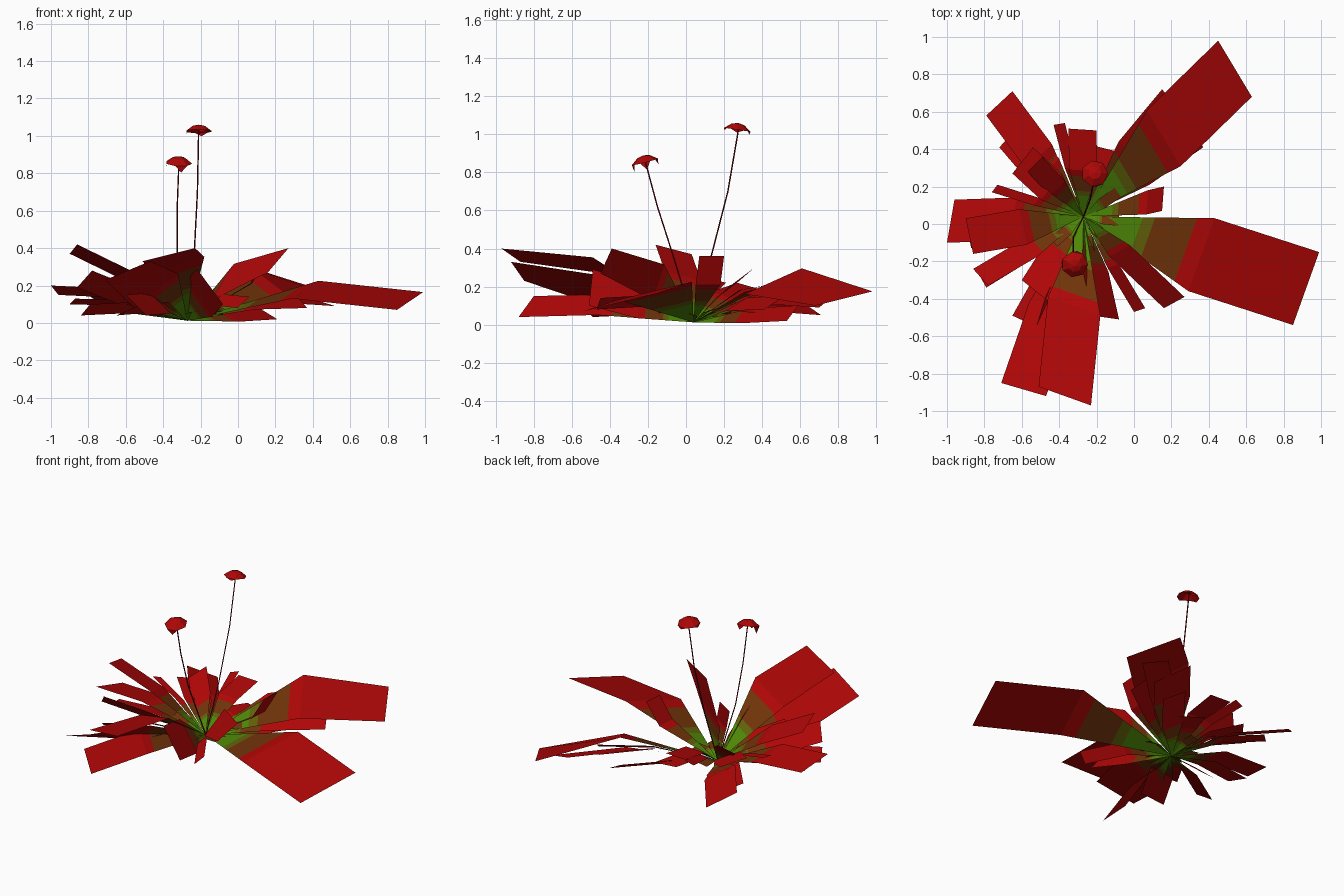
import bpy, bmesh, math, random
from mathutils import Vector

if "Cube" in bpy.data.objects:
    bpy.data.objects.remove(bpy.data.objects["Cube"])

random.seed(4)
ROOT = Vector((-0.27, 0.04, 0.012))
UP = Vector((0, 0, 1))


def make_material(name, colour):
    mat = bpy.data.materials.new(name)
    mat.use_nodes = True
    mat.diffuse_color = (*colour, 1)
    mat.node_tree.nodes["Principled BSDF"].inputs["Base Color"].default_value = (*colour, 1)
    return mat


GREEN = make_material("leaf_green", (0.075, 0.24, 0.002))
OLIVE = make_material("leaf_olive", (0.12, 0.12, 0.003))
BROWN = make_material("leaf_brown", (0.16, 0.033, 0.003))
RED = make_material("leaf_red", (0.43, 0.002, 0.002))
STEM = make_material("stem_dark_red", (0.16, 0.003, 0.006))
LEAF_COLOURS = (GREEN, OLIVE, BROWN, RED)

# Ends of the bands along a leaf, and the colour of each band
KINK = 0.53
BAND_ENDS = (0.24, 0.29, 0.46, KINK, 1.0)
OUTER_BANDS = (0, 1, 2, 3, 3)
INNER_BANDS = (0, 0, 0, 1, 2)


def add_leaf(name, corner_a, corner_b, lift, reach=KINK, twist=0, bands=OUTER_BANDS):
    """Strip that widens from the root to a kink, then runs straight to a blunt tip."""
    tip = (corner_a + corner_b) / 2
    half = (corner_a - corner_b) / 2
    kink = ROOT.lerp(tip, reach) + UP * lift
    kink_half = half + UP * twist

    def cross_section(t):
        if t <= KINK:
            s = t / KINK
            return ROOT.lerp(kink, s), kink_half * s
        s = (t - KINK) / (1 - KINK)
        return kink.lerp(tip, s), kink_half.lerp(half, s)

    bm = bmesh.new()
    start = bm.verts.new(ROOT)
    row = None
    for t, colour in zip(BAND_ENDS, bands):
        mid, side = cross_section(t)
        new = [bm.verts.new(mid + side), bm.verts.new(mid - side)]
        if row:
            face = bm.faces.new((row[0], row[1], new[1], new[0]))
        else:
            face = bm.faces.new((start, new[1], new[0]))
        face.material_index = colour
        row = new
    # keep the upper side facing up
    bm.normal_update()
    if sum(f.normal.z for f in bm.faces) < 0:
        bmesh.ops.reverse_faces(bm, faces=bm.faces[:])
    add_object(name, bm, LEAF_COLOURS)


def add_object(name, bm, materials):
    mesh = bpy.data.meshes.new(name)
    bm.to_mesh(mesh)
    bm.free()
    for mat in materials:
        mesh.materials.append(mat)
    obj = bpy.data.objects.new(name, mesh)
    bpy.context.collection.objects.link(obj)
    return obj


# Two tip corners, kink lift and, for some, how far out the kink is and its twist
large_leaves = [
    (0.99, -0.15, 0.165, 0.85, -0.54, 0.07, 0.11),
    (0.45, 0.98, 0.175, 0.63, 0.68, 0.1, 0.15, 0.53, 0.03),
    (-0.51, -0.87, 0.33, -0.23, -0.97, 0.4, 0.12, 0.5, -0.01),
    (-0.71, -0.85, 0.23, -0.47, -0.92, 0.33, 0.02, 0.53, -0.04),
    (-0.6, -0.8, 0.15, -0.49, -0.88, 0.04, 0.05),
    (-0.96, 0.13, 0.15, -1, -0.1, 0.2, 0.06),
    (-0.9, 0.03, 0.37, -0.86, -0.16, 0.42, 0.04),
    (-0.79, 0.58, 0.14, -0.65, 0.71, 0.05, 0.06),
    (0.27, -0.39, 0.4, 0.16, -0.45, 0.27, 0.08, 0.4, 0.03),
    (0.15, 0.72, 0.2, 0.3, 0.55, 0.1, 0.06),
    (0.52, 0.7, 0.09, 0.36, 0.76, 0.14, 0.07),
    (0.21, 0.53, 0.02, 0.08, 0.59, 0.1, 0.01),
]
medium_leaves = [
    (0.31, 0.52, 0.15, 0.37, 0.41, 0.08, 0.04),
    (0.15, 0.07, 0.36, 0.16, 0.2, 0.36, -0.08, 0.8),
    (-0.72, 0.41, 0.12, -0.58, 0.56, 0.05, 0.05),
    (-0.65, 0.27, 0.22, -0.54, 0.41, 0.18, 0.04),
    (-0.57, 0.28, 0.23, -0.49, 0.36, 0.3, 0.02),
    (-0.35, 0.51, 0.22, -0.2, 0.5, 0.22, 0.06),
    (-0.22, 0.42, 0.1, -0.02, 0.37, 0.06, 0.05),
    (-0.08, -0.51, 0.1, -0.22, -0.49, 0.29, 0.02),
    (-0.65, -0.49, 0.04, -0.52, -0.55, 0.1, 0.04),
    (-0.86, -0.24, 0.19, -0.78, -0.33, 0.28, 0),
    (-0.84, -0.25, 0.04, -0.79, -0.34, 0.1, 0.04),
    (-0.6, -0.3, 0.1, -0.45, -0.42, 0.17, 0.02),
]
narrow_leaves = [
    (-0.76, 0.17, 0.23, -0.73, 0.21, 0.22, 0.03),
    (-0.43, 0.53, 0.21, -0.37, 0.54, 0.23, 0.04),
    (0.06, -0.45, 0.14, 0, -0.47, 0.08, 0.06),
    (-0.9, 0.01, 0.1, -0.87, -0.13, 0.13, 0.04),
]
for size, group in (("large", large_leaves), ("medium", medium_leaves), ("narrow", narrow_leaves)):
    for i, values in enumerate(group):
        add_leaf(f"{size}_leaf_{i + 1}", Vector(values[:3]), Vector(values[3:6]), *values[6:])

# Short young leaves filling the rosette
for i in range(8):
    angle = math.tau * i / 8 + random.uniform(-0.2, 0.2)
    out = Vector((math.cos(angle), math.sin(angle), random.uniform(0.2, 0.5)))
    out *= random.uniform(0.16, 0.23)
    side = Vector((-math.sin(angle), math.cos(angle), random.uniform(-0.5, 0.5))) * 0.03
    add_leaf(f"inner_leaf_{i + 1}", ROOT + out + side, ROOT + out - side, 0.02, bands=INNER_BANDS)


def add_stem(name, points):
    curve = bpy.data.curves.new(name, "CURVE")
    curve.dimensions = "3D"
    curve.bevel_depth = 0.004
    curve.bevel_resolution = 0
    spline = curve.splines.new("POLY")
    spline.points.add(len(points) - 1)
    for point, co in zip(spline.points, points):
        point.co = (*co, 1)
    curve.materials.append(STEM)
    obj = bpy.data.objects.new(name, curve)
    bpy.context.collection.objects.link(obj)


def add_bloom(name, top, lean, droop):
    """Faceted cap of seven petals, every other one with a hanging tip."""
    count = 7
    bm = bmesh.new()
    crown = bm.verts.new((0, 0, 0))
    rings = []
    for radius, drop in ((0.035, 0.008), (0.072, 0.036)):
        ring = []
        for i in range(count):
            a = math.tau * i / count
            ring.append(bm.verts.new((radius * math.cos(a), radius * math.sin(a), -drop)))
        rings.append(ring)
    inner, outer = rings
    for i in range(count):
        j = (i + 1) % count
        bm.faces.new((crown, inner[i], inner[j]))
        bm.faces.new((inner[i], outer[i], outer[j], inner[j]))
        if i % 2:
            mid = (outer[i].co + outer[j].co) / 2
            end = bm.verts.new(mid * 1.05 - UP * random.uniform(0.4, 1) * droop)
            bm.faces.new((outer[i], end, outer[j]))
    obj = add_object(name, bm, [RED])
    obj.location = top
    obj.rotation_euler = lean


# Flower stalks and blooms
add_stem("tall_stem", [ROOT, (-0.235, 0.13, 0.35), (-0.217, 0.22, 0.7), (-0.21, 0.28, 1.05)])
add_bloom("tall_bloom", (-0.21, 0.275, 1.06), (-0.15, 0, 0), 0.015)
add_stem("short_stem", [ROOT, (-0.325, -0.07, 0.37), (-0.325, -0.15, 0.62), (-0.315, -0.22, 0.88)])
add_bloom("short_bloom", (-0.315, -0.225, 0.89), (0.25, 0.05, 0), 0.045)
